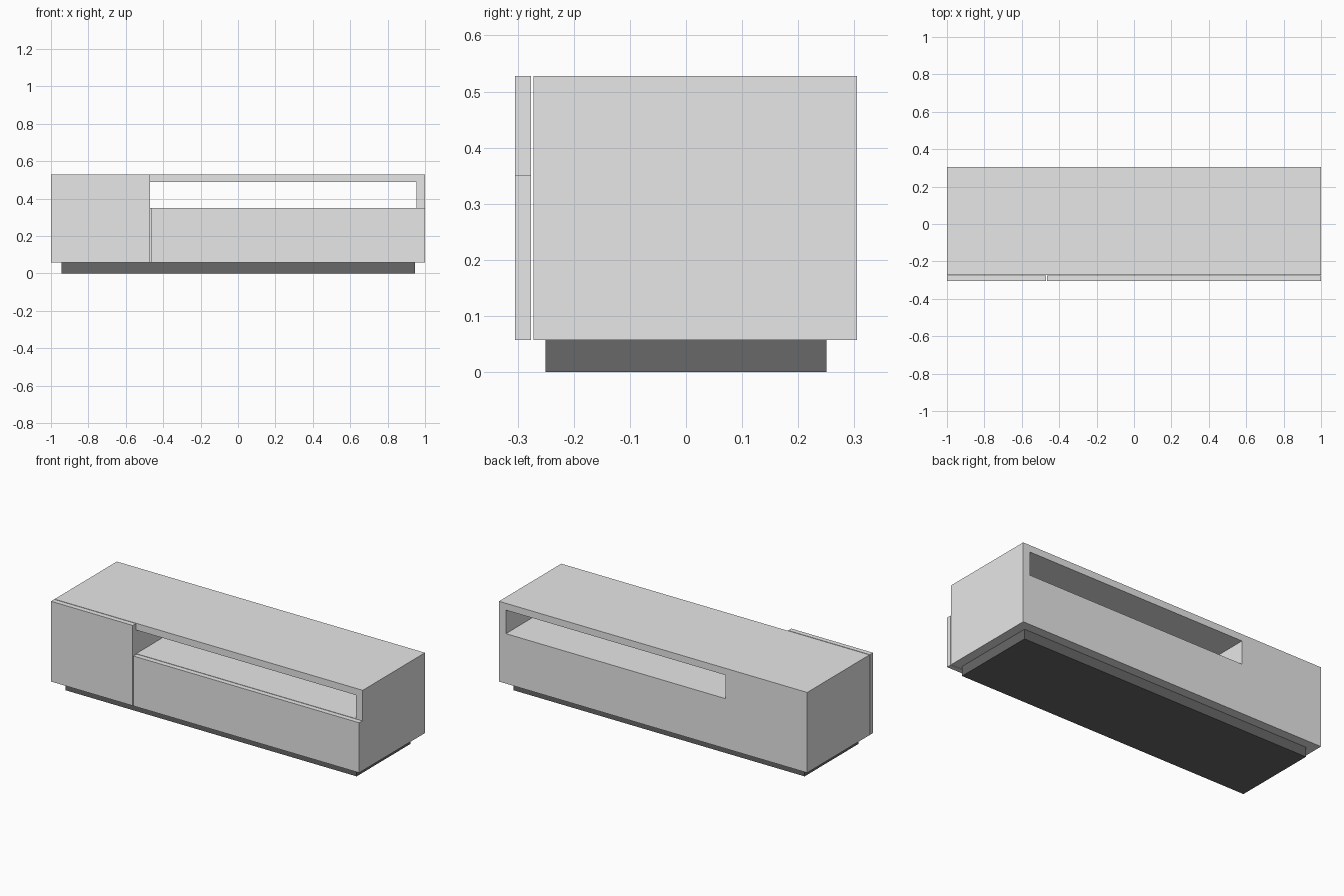
import bpy
from mathutils import Vector

cube = bpy.data.objects.get("Cube")
if cube:
    bpy.data.objects.remove(cube, do_unlink=True)


def make_material(name, value):
    mat = bpy.data.materials.new(name)
    mat.use_nodes = True
    colour = (value, value, value, 1)
    mat.diffuse_color = colour
    mat.node_tree.nodes["Principled BSDF"].inputs["Base Color"].default_value = colour
    return mat


def box(name, low, high, mat):
    low, high = Vector(low), Vector(high)
    bpy.ops.mesh.primitive_cube_add(size=1, location=(low + high) / 2)
    obj = bpy.context.object
    obj.name = name
    obj.scale = high - low
    bpy.ops.object.transform_apply(location=False, rotation=False, scale=True)
    obj.data.materials.append(mat)
    return obj


light_grey = make_material("light grey lacquer", 0.8)
dark_grey = make_material("dark grey plinth", 0.14)

BASE, TOP = 0.057, 0.528      # underside and top of the cabinet
FRONT, BACK = -0.305, 0.305
SHELF = 0.35                  # floor of the open compartment
SPLIT = -0.47                 # line between door and drawer

# Cabinet body with an open compartment running front to back
body = box("cabinet_body", (-1, -0.272, BASE), (1, BACK, TOP), light_grey)
cutter = box("compartment_cutter", (SPLIT, -0.5, SHELF), (0.955, 0.5, 0.488), light_grey)
cut = body.modifiers.new("open_compartment", "BOOLEAN")
cut.operation = "DIFFERENCE"
cut.solver = "EXACT"
cut.object = cutter
bpy.context.view_layer.objects.active = body
bpy.ops.object.modifier_apply(modifier=cut.name)
bpy.data.objects.remove(cutter, do_unlink=True)

# Front panels, standing slightly clear of the body
box("door_panel", (-1, FRONT, BASE), (SPLIT, -0.276, TOP), light_grey)
box("drawer_panel", (SPLIT + 0.005, FRONT, BASE), (1, -0.276, SHELF), light_grey)

# Recessed plinth
box("plinth", (-0.945, -0.25, 0), (0.945, 0.25, BASE), dark_grey)
